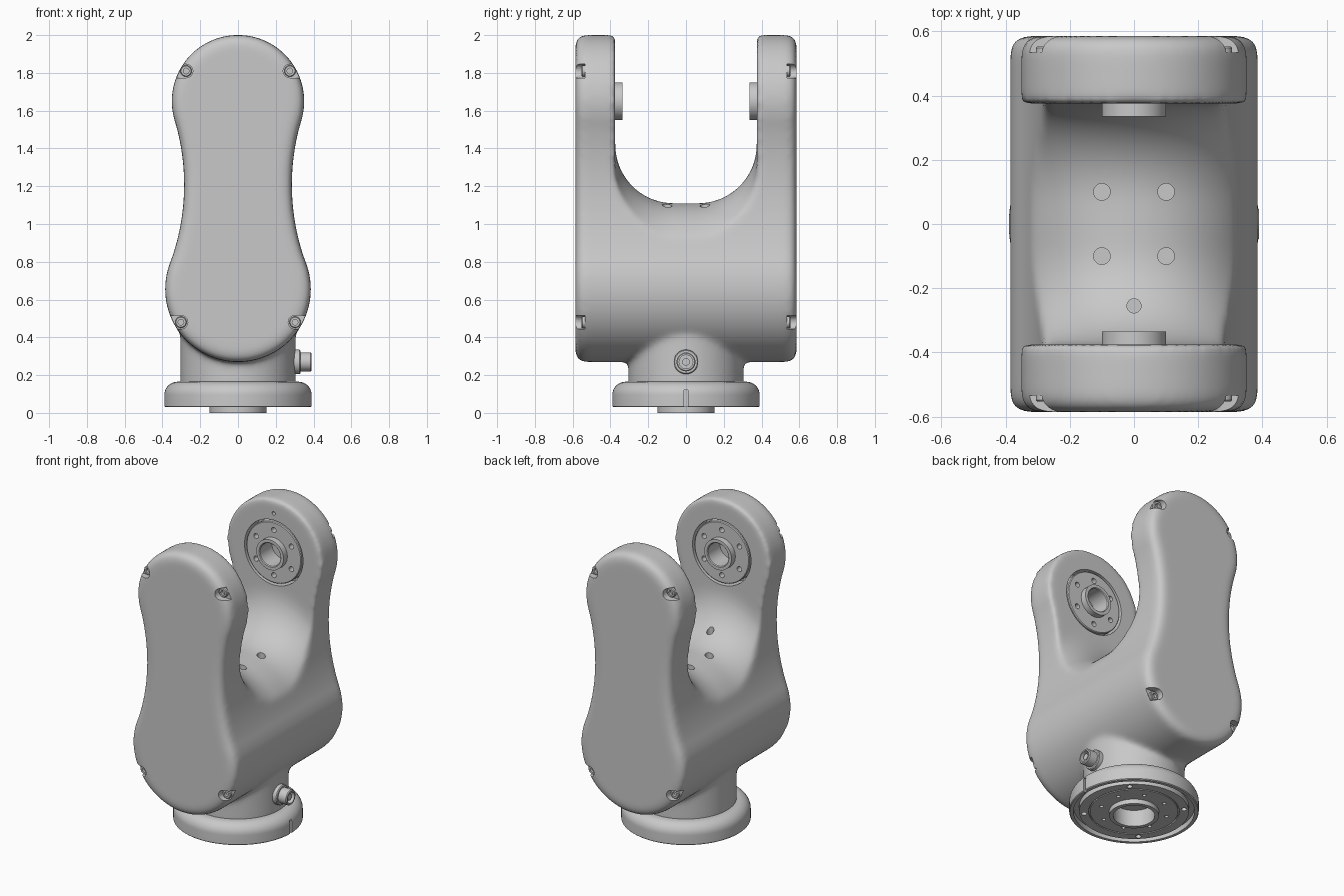
import bpy, bmesh, math
from math import sin, cos, pi
from mathutils import Vector

if "Cube" in bpy.data.objects:
    bpy.data.objects.remove(bpy.data.objects["Cube"])

grey = bpy.data.materials.new("machined grey")
grey.use_nodes = True
colour = (0.58, 0.58, 0.58, 1)
grey.diffuse_color = colour
grey.node_tree.nodes["Principled BSDF"].inputs["Base Color"].default_value = colour


def make(name, bm):
    """Turn a bmesh into an object."""
    bmesh.ops.recalc_face_normals(bm, faces=bm.faces)
    mesh = bpy.data.meshes.new(name)
    bm.to_mesh(mesh)
    bm.free()
    ob = bpy.data.objects.new(name, mesh)
    bpy.context.collection.objects.link(ob)
    return ob


def loft(bm, rings):
    """Skin a series of closed rings and cap both ends."""
    rows = [[bm.verts.new(p) for p in ring] for ring in rings]
    n = len(rows[0])
    for a, b in zip(rows, rows[1:]):
        for i in range(n):
            j = (i + 1) % n
            bm.faces.new((a[i], a[j], b[j], b[i]))
    bm.faces.new(rows[0])
    bm.faces.new(rows[-1])


def rod(bm, r, start, end, steps=32):
    """Cylinder between two points."""
    start, end = Vector(start), Vector(end)
    q = (end - start).to_track_quat('Z', 'Y')
    circle = [q @ Vector((r * cos(2 * pi * i / steps), r * sin(2 * pi * i / steps), 0))
              for i in range(steps)]
    loft(bm, [[p + c for c in circle] for p in (start, end)])


def lathe(name, profile, origin=(0, 0, 0), axis=(0, 0, 1), steps=72):
    """Turn a (radius, height) profile about an axis."""
    bm = bmesh.new()
    q = Vector(axis).to_track_quat('Z', 'Y')
    vs = [bm.verts.new(Vector(origin) + q @ Vector((r, 0, h))) for r, h in profile]
    es = [bm.edges.new(pair) for pair in zip(vs, vs[1:])]
    bmesh.ops.spin(bm, geom=vs + es, cent=origin, axis=axis, angle=2 * pi, steps=steps)
    bmesh.ops.remove_doubles(bm, verts=bm.verts, dist=1e-4)
    return make(name, bm)


def modify(ob, kind, **settings):
    """Add a modifier and apply it."""
    mod = ob.modifiers.new(kind, kind)
    for key, value in settings.items():
        setattr(mod, key, value)
    bpy.context.view_layer.objects.active = ob
    bpy.ops.object.modifier_apply(modifier=mod.name)


def combine(ob, tool, operation='DIFFERENCE'):
    modify(ob, 'BOOLEAN', object=tool, operation=operation, solver='EXACT')
    bpy.data.objects.remove(tool)


def finish(ob, angle=35):
    ob.data.materials.clear()
    ob.data.materials.append(grey)
    bpy.ops.object.select_all(action='DESELECT')
    ob.select_set(True)
    bpy.context.view_layer.objects.active = ob
    bpy.ops.object.shade_smooth_by_angle(angle=math.radians(angle))


def arc(cx, cz, r, a0, a1, n):
    return [(cx + r * cos(a0 + (a1 - a0) * i / n), cz + r * sin(a0 + (a1 - a0) * i / n))
            for i in range(n + 1)]


# Waisted outline: two round lobes joined by tangent concave arcs
TOP, LOW, R_TOP, R_LOW = 1.65, 0.655, 0.351, 0.386
WAIST_X, WAIST_Z, R_WAIST = 1.475, 1.2075, 1.19


def outline(inset):
    t = math.atan2(WAIST_Z - TOP, WAIST_X)
    b = math.atan2(WAIST_Z - LOW, WAIST_X)
    half = arc(0, TOP, R_TOP - inset, pi / 2, t, 24)
    half += arc(WAIST_X, WAIST_Z, R_WAIST + inset, pi + t, pi + b, 20)[1:-1]
    half += arc(0, LOW, R_LOW - inset, b, -pi / 2, 28)
    return half + [(-x, z) for x, z in half[-2:0:-1]]


# Yoke body: outline extruded front to back with rounded rims
DEPTH, FILLET = 0.586, 0.052
rims = [(y, d) for d, y in arc(FILLET, FILLET - DEPTH, FILLET, 1.5 * pi, pi, 8)]
rims += [(-y, d) for y, d in reversed(rims)]
bm = bmesh.new()
loft(bm, [[(x, y, z) for x, z in outline(d)] for y, d in rims])
body = make("yoke_body", bm)

# Neck below the body
bm = bmesh.new()
rod(bm, 0.305, (0, 0, 0.12), (0, 0, 0.6), 72)
combine(body, make("neck_tool", bm), 'UNION')

# U-shaped opening, arched across the width to leave a round saddle
u_shape = arc(-0.065, 1.42, 0.31, pi, 1.5 * pi, 14) + arc(0.065, 1.42, 0.31, 1.5 * pi, 2 * pi, 14)
u_shape += [(0.375, 2.6), (-0.375, 2.6)]
sections = [(-0.5, 0.43)]
for i in range(-16, 17):
    a = pi / 2 * i / 16
    sections.append((0.39 * sin(a), 0.43 * (1 - cos(a))))
sections.append((0.5, 0.43))
bm = bmesh.new()
loft(bm, [[(x, y, z - drop) for y, z in u_shape] for x, drop in sections])
combine(body, make("opening_tool", bm))

# Blend all the joins into soft fillets
modify(body, 'REMESH', mode='VOXEL', voxel_size=0.014)
modify(body, 'SMOOTH', factor=0.5, iterations=18)

# Screw pockets, bearing recesses and saddle holes
SCREWS = [(sx * x, sy, z) for x, z in ((0.275, 1.81), (0.302, 0.48))
          for sx in (-1, 1) for sy in (-1, 1)]
bm = bmesh.new()
for x, sy, z in SCREWS:
    s = math.copysign(1, x)
    slot = [(x + s * px, z + pz) for px, pz in arc(0, 0, 0.036, pi / 2, 1.5 * pi, 16)]
    slot += [(x + s * 0.15, z - 0.036), (x + s * 0.15, z + 0.036)]
    loft(bm, [[(px, sy * y, pz) for px, pz in slot] for y in (0.535, 0.65)])
for sy in (-1, 1):
    rod(bm, 0.215, (0, sy * 0.30, TOP), (0, sy * 0.465, TOP), 72)
    for sx in (-1, 1):
        rod(bm, 0.026, (sx * 0.1, sy * 0.1, 0.95), (sx * 0.1, sy * 0.1, 1.3))
rod(bm, 0.022, (0, -0.255, 1.0), (0, -0.255, 1.4))
rod(bm, 0.012, (0, 0.3, 1.91), (0, 0.41, 1.91))
combine(body, make("detail_tool", bm))
finish(body)

# Screws in the pockets, with sockets
for x, sy, z in SCREWS:
    screw = lathe("cover_screw", [(0, 0), (0.015, 0), (0.015, 0.018), (0.026, 0.018),
                                  (0.03, 0.014), (0.03, -0.01), (0, -0.01)],
                  (x, sy * 0.535, z), (0, sy, 0), 24)
    finish(screw)

# Bearing flanges on the inner faces of both arms
for side, sy in (("front", -1), ("back", 1)):
    ring = [(0.075, -0.092), (0.075, 0.035), (0.08, 0.04), (0.1, 0.04), (0.1, 0),
            (0.197, 0), (0.202, -0.005), (0.202, -0.092)]
    flange = lathe(side + "_bearing_flange", ring + ring[:1], (0, sy * 0.375, TOP), (0, -sy, 0))
    bm = bmesh.new()
    for i in range(6):
        a = pi / 3 * i + pi / 6
        x, z = 0.15 * cos(a), TOP + 0.15 * sin(a)
        rod(bm, 0.017, (x, sy * 0.3, z), (x, sy * 0.42, z), 20)
    combine(flange, make("bolt_tool", bm))
    finish(flange)

# Round foot with hollow spigot, grooved underside and rounded shoulder
foot_profile = [(0, 0.11), (0.125, 0.11), (0.125, 0), (0.15, 0), (0.15, 0.03), (0.265, 0.03),
                (0.265, 0.04), (0.273, 0.04), (0.273, 0.03), (0.33, 0.03), (0.33, 0.065),
                (0.365, 0.065), (0.365, 0.03), (0.385, 0.03), (0.39, 0.035)]
foot_profile += arc(0.32, 0.095, 0.07, 0, pi / 2, 10) + [(0, 0.165)]
foot = lathe("foot", foot_profile, steps=96)
bm = bmesh.new()
for count, radius, r in ((8, 0.205, 0.012), (4, 0.302, 0.017)):
    for i in range(count):
        a = 2 * pi * (i + 0.5) / count
        p = radius * cos(a), radius * sin(a)
        rod(bm, r, (*p, -0.02), (*p, 0.07), 16)
# Index slot on the left edge
loft(bm, [[(x, y, z) for x, y in ((0.375, -0.01), (0.45, -0.01), (0.45, 0.01), (0.375, 0.01))]
          for z in (0.0, 0.12)])
combine(foot, make("foot_tool", bm))
finish(foot)

# Cable connector on the left of the neck
connector = lathe("cable_connector", [(0, 0.27), (0.065, 0.27), (0.065, 0.325), (0.06, 0.33),
                                      (0.05, 0.33), (0.05, 0.385), (0.045, 0.39), (0.036, 0.39),
                                      (0.036, 0.36), (0.02, 0.36), (0.02, 0.38), (0, 0.38)],
                  (0, 0, 0.27), (1, 0, 0), 32)
finish(connector)
